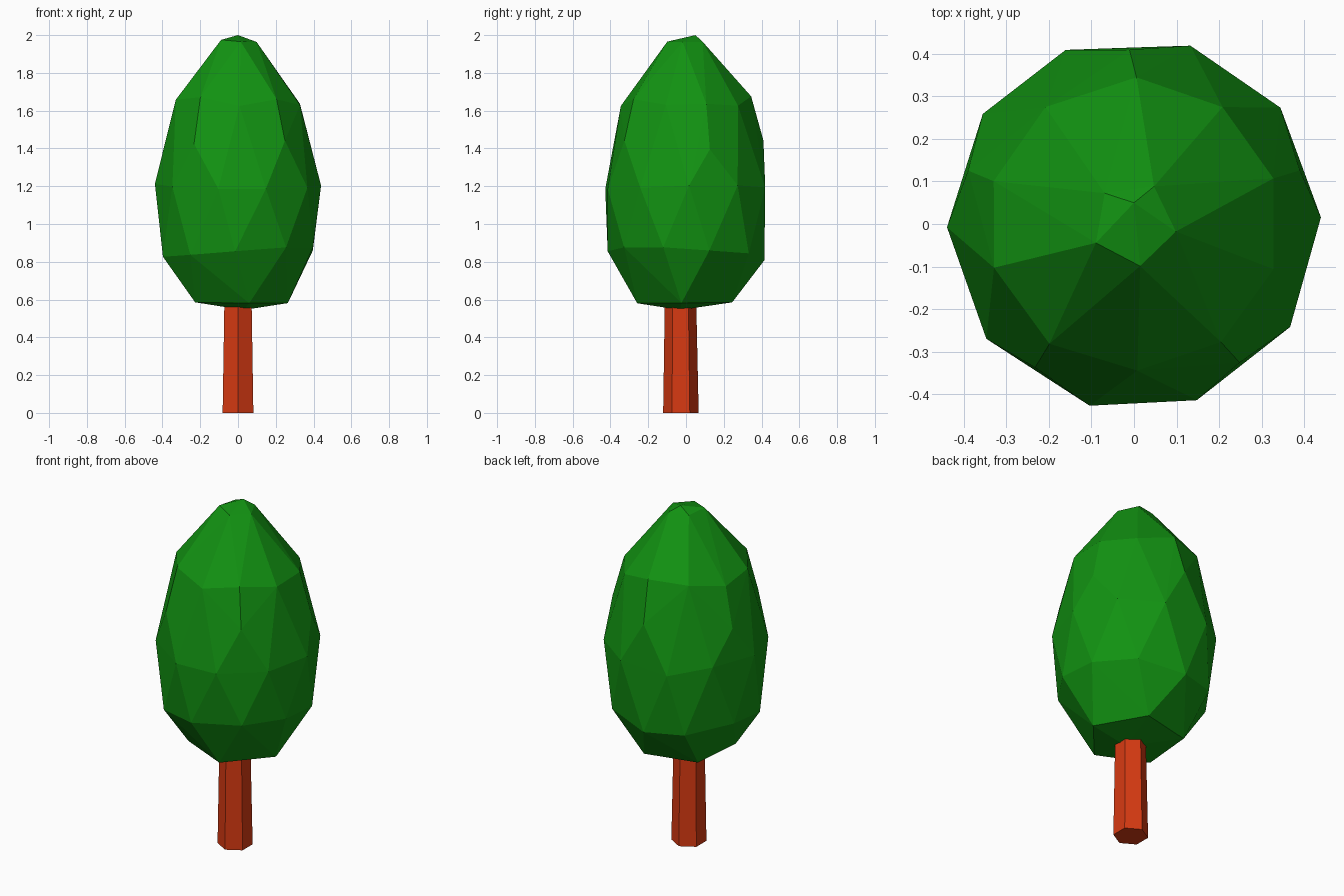
import bpy, bmesh, math, random
from mathutils import Vector

random.seed(4)

cube = bpy.data.objects.get("Cube")
if cube:
    bpy.data.objects.remove(cube, do_unlink=True)


def make_material(name, colour):
    mat = bpy.data.materials.new(name)
    mat.use_nodes = True
    mat.diffuse_color = colour
    mat.node_tree.nodes["Principled BSDF"].inputs["Base Color"].default_value = colour
    return mat


def add_object(name, bm, mat):
    bmesh.ops.recalc_face_normals(bm, faces=bm.faces)
    mesh = bpy.data.meshes.new(name)
    bm.to_mesh(mesh)
    bm.free()
    mesh.materials.append(mat)
    obj = bpy.data.objects.new(name, mesh)
    bpy.context.collection.objects.link(obj)
    return obj


def ring(z, radius, count, phase, wobble=0.0, centre=(0, 0)):
    points = []
    for i in range(count):
        a = math.radians(phase) + math.tau * i / count
        a += random.uniform(-1, 1) * wobble
        points.append(Vector((centre[0] + radius * math.cos(a),
                              centre[1] + radius * math.sin(a),
                              z + random.uniform(-1, 1) * wobble)))
    return points


# Crown: faceted egg wrapped around staggered, slightly uneven rings
crown = bmesh.new()
points = [Vector((0, 0.05, 2.0)), Vector((0.03, -0.03, 0.545))]
points += ring(1.97, 0.1, 5, -10, 0.008)
points += ring(1.65, 0.345, 10, 18, 0.03)
points += ring(1.42, 0.41, 5, 18, 0.03)
points += ring(1.21, 0.44, 10, 2, 0.04)
points += ring(0.84, 0.415, 10, 18, 0.04)
points += ring(0.583, 0.265, 5, -5, 0.004)
for p in points:
    crown.verts.new(p)
hull = bmesh.ops.convex_hull(crown, input=crown.verts)
bmesh.ops.delete(crown, geom=[v for v in crown.verts if not v.link_faces], context="VERTS")
add_object("crown", crown, make_material("leaf green", (0.006, 0.29, 0.006, 1)))

# Trunk: gently tapered six-sided post
trunk = bmesh.new()
bottom = [trunk.verts.new(p) for p in ring(0.0, 0.094, 6, 90, centre=(0.0, -0.027))]
top = [trunk.verts.new(p) for p in ring(0.6, 0.083, 6, 90, centre=(0.0, -0.029))]
trunk.faces.new(bottom)
trunk.faces.new(top)
for i in range(6):
    j = (i + 1) % 6
    trunk.faces.new((bottom[i], bottom[j], top[j], top[i]))
add_object("trunk", trunk, make_material("bark red brown", (0.68, 0.042, 0.006, 1)))
